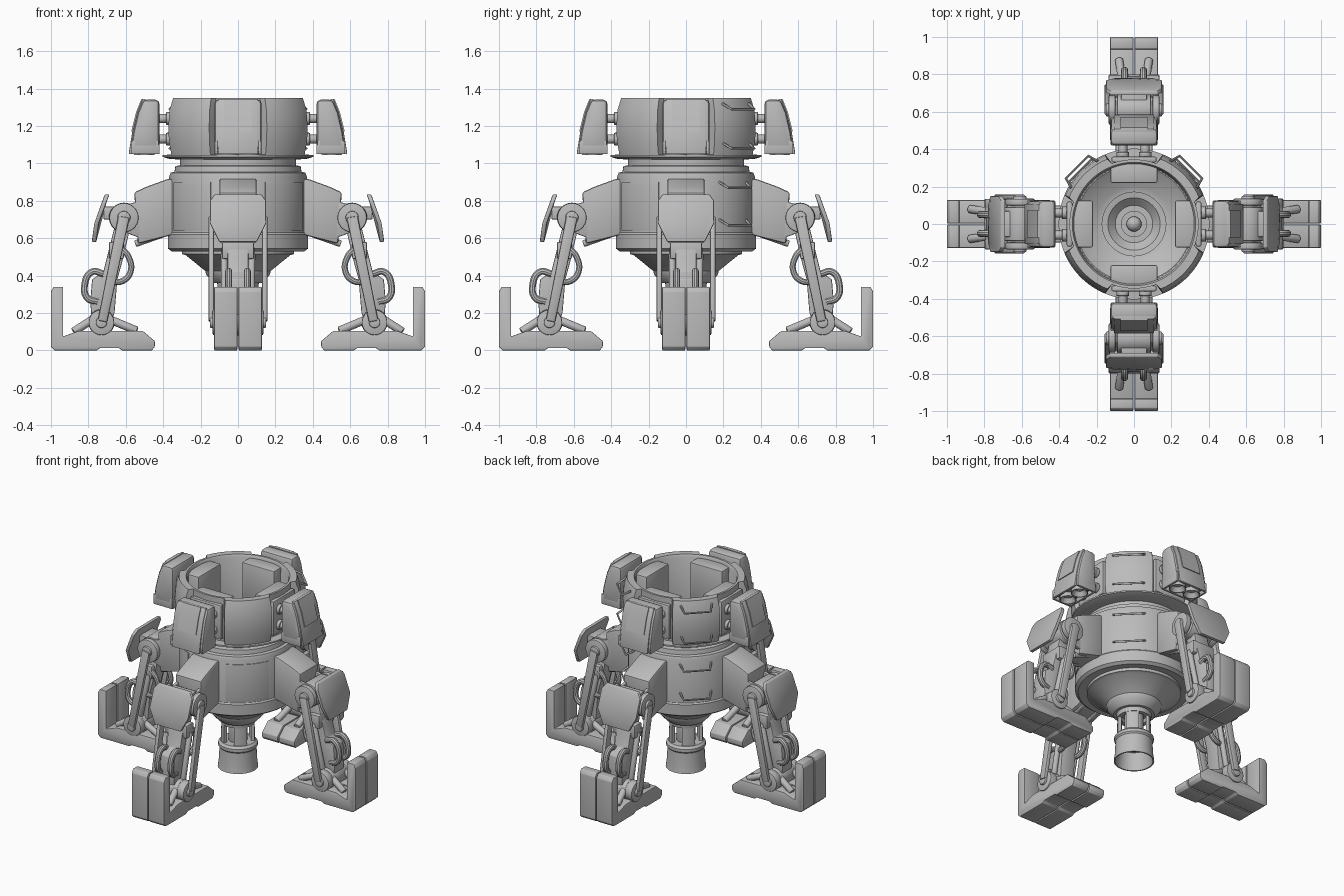
import bpy, bmesh, math
from mathutils import Vector, Matrix

if "Cube" in bpy.data.objects:
    bpy.data.objects.remove(bpy.data.objects["Cube"])

grey = bpy.data.materials.new("plain grey")
grey.use_nodes = True
COLOR = (0.5, 0.5, 0.5, 1)
grey.diffuse_color = COLOR
grey.node_tree.nodes["Principled BSDF"].inputs["Base Color"].default_value = COLOR


def link(name, data):
    ob = bpy.data.objects.new(name, data)
    data.materials.append(grey)
    bpy.context.collection.objects.link(ob)
    bpy.ops.object.select_all(action='DESELECT')
    ob.select_set(True)
    bpy.context.view_layer.objects.active = ob
    bpy.ops.object.convert(target='MESH')
    bpy.ops.object.shade_smooth_by_angle(angle=math.radians(32))
    return bpy.context.view_layer.objects.active


def finish(name, bm, bevel=0):
    bmesh.ops.remove_doubles(bm, verts=bm.verts, dist=1e-5)
    bmesh.ops.recalc_face_normals(bm, faces=bm.faces)
    if bevel:
        edges = [e for e in bm.edges if e.calc_face_angle(0) > 0.5]
        bmesh.ops.bevel(bm, geom=edges, offset=bevel, segments=2,
                        profile=0.5, affect='EDGES', clamp_overlap=True)
    me = bpy.data.meshes.new(name)
    bm.to_mesh(me)
    bm.free()
    return link(name, me)


def side_view(u, v, w):
    return (u, w, v)


def prism(name, pts, w0, w1, frame=side_view, bevel=0.006):
    """Extrude a 2D outline from w0 to w1; frame maps (u, v, w) to space."""
    bm = bmesh.new()
    a = [bm.verts.new(frame(u, v, w0)) for u, v in pts]
    b = [bm.verts.new(frame(u, v, w1)) for u, v in pts]
    bm.faces.new(a)
    bm.faces.new(b[::-1])
    for i in range(len(pts)):
        j = (i + 1) % len(pts)
        bm.faces.new((a[i], a[j], b[j], b[i]))
    return finish(name, bm, bevel)


def box(name, x, y, z, bevel=0.008):
    return prism(name, [(x[0], z[0]), (x[1], z[0]), (x[1], z[1]), (x[0], z[1])],
                 y[0], y[1], bevel=bevel)


def lathe(name, pts, segs=96, center=(0, 0), closed=False, notch=None, arc=None):
    """Revolve an (r, z) profile about a vertical axis."""
    bm = bmesh.new()
    start, span = arc or (0, 2 * math.pi)
    cols = []
    for k in range(segs + 1):
        t = start + span * k / segs
        radii = [notch(r, t) if notch else r for r, _ in pts]
        cols.append([bm.verts.new((center[0] + r * math.cos(t), center[1] + r * math.sin(t), p[1]))
                     for r, p in zip(radii, pts)])
    n = len(pts)
    for a, b in zip(cols, cols[1:]):
        for i in range(n if closed else n - 1):
            j = (i + 1) % n
            bm.faces.new((a[i], b[i], b[j], a[j]))
    if arc:
        bm.faces.new(cols[0])
        bm.faces.new(cols[-1][::-1])
    return finish(name, bm)


def cyl(name, p0, p1, r, segs=24, bevel=0.005):
    p0, p1 = Vector(p0), Vector(p1)
    d = p1 - p0
    m = Matrix.Translation((p0 + p1) / 2) @ d.to_track_quat('Z', 'Y').to_matrix().to_4x4()
    bm = bmesh.new()
    bmesh.ops.create_cone(bm, cap_ends=True, segments=segs, radius1=r, radius2=r,
                          depth=d.length, matrix=m)
    return finish(name, bm, bevel)


def tube(name, pts, r, curved=True):
    cu = bpy.data.curves.new(name, 'CURVE')
    cu.dimensions = '3D'
    cu.bevel_depth, cu.bevel_resolution, cu.use_fill_caps = r, 3, True
    sp = cu.splines.new('BEZIER')
    sp.resolution_u = 8 if curved else 1
    sp.bezier_points.add(len(pts) - 1)
    for bp, p in zip(sp.bezier_points, pts):
        bp.co = p
        bp.handle_left_type = bp.handle_right_type = 'AUTO' if curved else 'VECTOR'
    return link(name, cu)


# Central hull with its bowl-shaped interior
lathe("hull", [(0, .36), (.13, .36), (.14, .37), (.17, .405), (.175, .425), (.28, .51), (.3, .515),
               (.3, .535), (.355, .53), (.375, .545), (.375, .62), (.368, .63), (.368, .93),
               (.36, .95), (.34, .955), (.335, .985), (.31, .99), (.31, 1.02),
               (.37, 1.025), (.403, 1.035), (.403, 1.045), (.31, 1.05), (.2, .97),
               (.17, .965), (.17, .945), (.14, .94), (.1, .9), (.07, .9), (.07, .92), (0, .92)])
lathe("bowl_knob", [(.04 * math.cos(a * math.pi / 12), .935 + .04 * math.sin(a * math.pi / 12))
                    for a in range(-6, 7)], 24)


# Upper shell, recessed on the four sides that carry pods
def recess(r, t):
    off = abs((t + math.pi / 4) % (math.pi / 2) - math.pi / 4)
    return min(r, .345) if off < math.radians(22) else r


lathe("upper_shell", [(.385, 1.045), (.4, 1.12), (.403, 1.2), (.395, 1.29), (.375, 1.35),
                      (.33, 1.35), (.322, 1.335), (.315, 1.045)], 144, closed=True, notch=recess)

# Curved hatches on the two front quarters
for name, deg in (("left", -45), ("right", 225)):
    lathe(f"{name}_hatch", [(.36, .64), (.373, .64), (.375, .65), (.375, .89), (.373, .9), (.36, .9)],
          16, closed=True, arc=(math.radians(deg - 22), math.radians(44)))

# Ladder rungs on the two rear quarters
for name, sx in (("left", 1), ("right", -1)):
    out, along = Vector((sx, 1, 0)).normalized(), Vector((sx, -1, 0)).normalized()
    for i, (z, r) in enumerate(((.67, .36), (.87, .36), (1.08, .385), (1.29, .385))):
        path = [out * (r + d) + along * s + Vector((0, 0, z + h))
                for d, s, h in ((-.01, -.1, .03), (.045, -.085, 0), (.045, .085, 0), (-.01, .1, .03))]
        tube(f"{name}_rung_{i + 1}", path, .007, curved=False)

# Main engine under the hull
cyl("engine_core", (0, 0, .17), (0, 0, .38), .06)
lathe("engine_collar", [(.08, .33), (.108, .33), (.112, .365), (.08, .37)], 40, closed=True)
for k in range(4):
    lathe(f"engine_strut_{k + 1}", [(.085, .19), (.108, .19), (.106, .34), (.085, .34)], 8,
          closed=True, arc=(math.radians(90 * k + 22), math.radians(46)))
lathe("engine_bell", [(0, .15), (.1, .14), (.12, .02), (.129, .02), (.122, .07), (.118, .16),
                      (.126, .17), (.126, .19), (.112, .205), (0, .205)], 48)

# One leg and one pod, built toward +x and then repeated around the hull
arm = []
add = arm.append

# Hip and thigh
add(prism("hip", [(.34, .92), (.38, .915), (.49, .875), (.555, .845), (.535, .57), (.34, .62)],
          -.1, .1, bevel=.012))
add(box("thigh", (.5, .62), (-.075, .075), (.63, .76)))
add(cyl("knee_axle", (.61, -.15, .71), (.61, .15, .71), .035))
add(cyl("knee_drum", (.61, -.09, .71), (.61, .09, .71), .08, 32))
add(box("knee_bracket", (.6, .72), (-.07, .07), (.7, .77)))

# Knee armour plate, sloping outward toward the ground
outline = [(-.125, .835), (.125, .835), (.15, .8), (.15, .68), (.1, .58), (-.1, .58), (-.15, .68), (-.15, .8)]


def sloped(u, v, w):
    return (.685 + min(.84 - v, .19) * .38 + w, u, v)


add(prism("knee_armour", outline, 0, .025, sloped, .006))

# Shin
add(prism("shin", [(.58, .64), (.66, .66), (.7, .5), (.72, .42), (.78, .38), (.79, .26), (.78, .14),
                   (.7, .11), (.66, .2), (.645, .38), (.62, .47)], -.055, .055))
add(box("shin_cross_block", (.61, .69), (-.085, .085), (.49, .58)))
add(cyl("ankle_axle", (.73, -.15, .15), (.73, .15, .15), .03))
add(cyl("ankle_drum", (.73, -.085, .15), (.73, .085, .15), .07, 32))

for tag, s in (("a", 1), ("b", -1)):
    add(prism(f"hip_lug_{tag}", [(.5, .8), (.56, .79), (.63, .77), (.68, .71), (.63, .64), (.52, .6)],
              s * .075, s * .1))
    add(cyl(f"knee_cap_{tag}", (.61, s * .1, .71), (.61, s * .135, .71), .078, 28))
    add(cyl(f"ankle_cap_{tag}", (.73, s * .08, .15), (.73, s * .135, .15), .068, 28))
    # Long side link
    add(prism(f"side_link_{tag}", [(.58, .71), (.64, .72), (.75, .16), (.7, .15)],
              s * .128, s * .158, bevel=.01))
    # Hoses
    add(tube(f"outer_hose_{tag}", [(.72, s * .05, .41), (.78, s * .05, .42), (.82, s * .05, .35),
                                   (.805, s * .05, .28), (.75, s * .045, .26)], .019))
    add(tube(f"inner_hose_{tag}", [(.63, s * .07, .55), (.585, s * .07, .5), (.575, s * .07, .42),
                                   (.62, s * .07, .37), (.68, s * .06, .37)], .017))
    add(cyl(f"shin_rod_{tag}", (.64, s * .075, .52), (.71, s * .07, .2), .018, 14))
    add(cyl(f"hip_piston_{tag}", (.35, s * .06, .64), (.55, s * .06, .57), .018, 14))
    # Foot half and its stabiliser rods
    add(prism(f"foot_{tag}", [(.445, .02), (.46, 0), (.62, 0), (.635, .012), (.74, .012), (.755, 0),
                              (.98, 0), (1, .02), (1, .315), (.985, .34), (.935, .34), (.935, .075),
                              (.85, .105), (.51, .105), (.445, .05)], s * .004, s * .127, bevel=.004))
    add(cyl(f"heel_rod_{tag}", (.72, s * .06, .18), (.54, s * .08, .105), .022, 14))
    add(cyl(f"toe_rod_{tag}", (.74, s * .06, .19), (.88, s * .08, .1), .022, 14))

# Pod with curved outer skin, paired nozzles and mounting arms
curve = [(.51, 1.345), (.54, 1.27), (.565, 1.17), (.585, 1.05)]
add(prism("pod", [(.42, 1.075), (.42, 1.34), (.507, 1.342), (.537, 1.27), (.56, 1.17), (.575, 1.075)],
          -.126, .126, bevel=.022))
add(prism("pod_skin", curve + [(x - .018, z) for x, z in reversed(curve)], -.108, .108, bevel=.005))
add(prism("pod_panel", [(x + .006, z) for x, z in curve[:3]] + [(x - .005, z) for x, z in reversed(curve[:3])],
          -.072, .072, bevel=0))
add(box("pod_inner_skirt", (.42, .435), (-.122, .122), (1.05, 1.1), .003))
add(box("pod_mount", (.33, .36), (-.12, .12), (1.07, 1.31)))
add(box("inner_box", (.22, .325), (-.125, .125), (1.06, 1.33)))
for tag, s in (("a", 1), ("b", -1)):
    add(box(f"pod_cheek_{tag}", (.425, .572), sorted((s * .11, s * .125)), (1.05, 1.12), .003))
    add(lathe(f"pod_nozzle_{tag}", [(0, 1.075), (.03, 1.075), (.05, 1.045), (.055, 1.045), (.045, 1.1), (0, 1.1)],
              24, center=(.5, s * .057)))
    for i, z in enumerate((1.13, 1.24)):
        add(cyl(f"pod_arm_{tag}_{i + 1}", (.33, s * .06, z), (.44, s * .06, z), .024, 16))
        add(cyl(f"pod_arm_collar_{tag}_{i + 1}", (.36, s * .06, z), (.385, s * .06, z), .034, 16))

for ob in arm:
    base = ob.name
    for k, side in enumerate(("left", "back", "right", "front")):
        part = ob if k == 0 else ob.copy()
        if k:
            bpy.context.collection.objects.link(part)
        part.name = f"{side}_{base}"
        part.rotation_euler = (0, 0, k * math.pi / 2)
